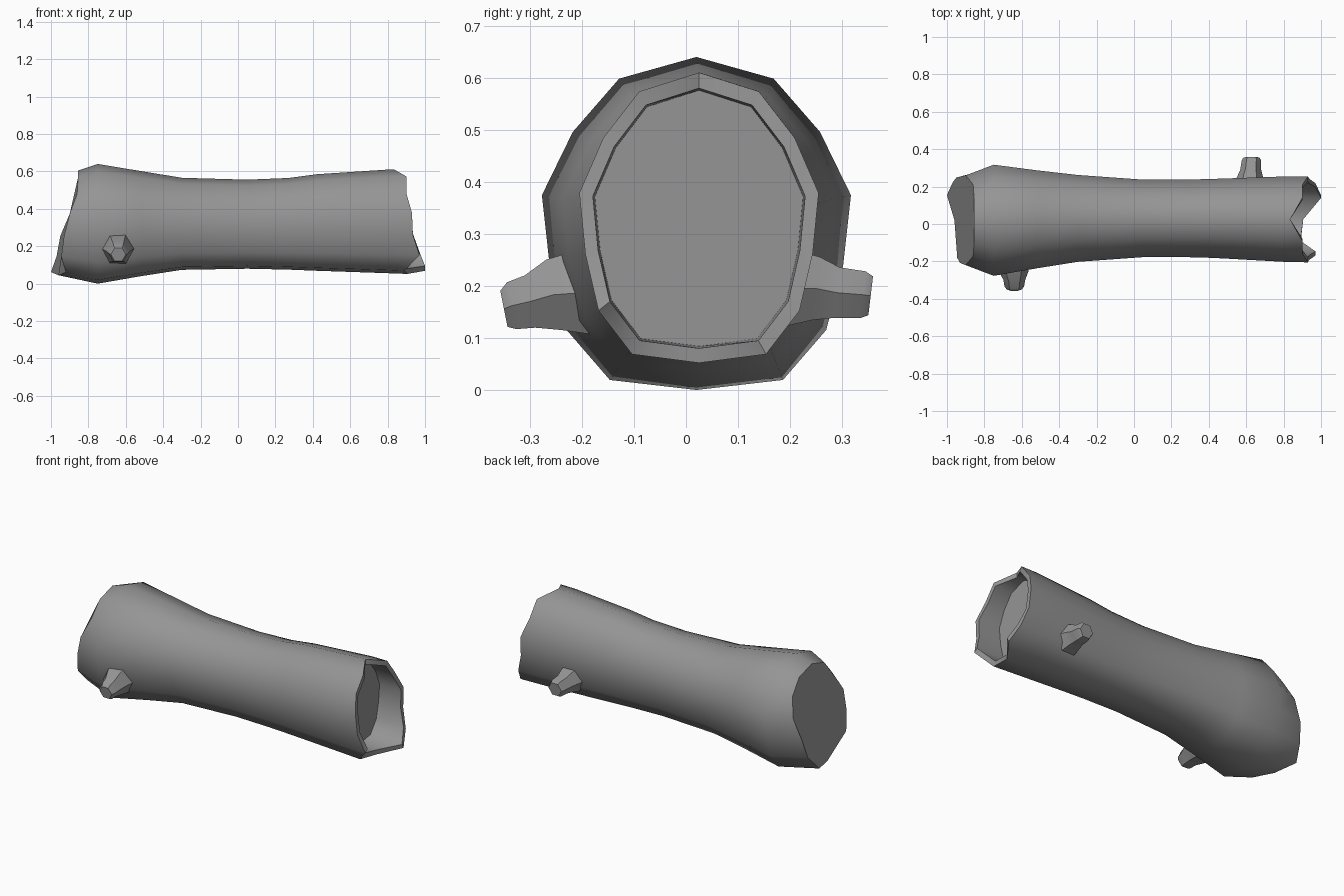
import bpy, bmesh, math
from mathutils import Vector

old = bpy.data.objects.get("Cube")
if old:
    bpy.data.objects.remove(old)

grey = bpy.data.materials.new("bark grey")
grey.use_nodes = True
COLOUR = (0.3, 0.3, 0.3, 1)
grey.diffuse_color = COLOUR
grey.node_tree.nodes["Principled BSDF"].inputs["Base Color"].default_value = COLOUR

# Half of the log's cross-section, top to bottom, mirrored into a full ring
HALF = [(0, 1), (.5, .87), (.8, .55), (1, .17), (.95, -.25), (.84, -.64), (.56, -.94), (0, -1)]
SECTION = HALF + [(-y, z) for y, z in HALF[-2:0:-1]]


def ring(bm, xs, cy, cz, hw, hh):
    """Ring of the log section; xs is one station or one x per corner."""
    if not isinstance(xs, list):
        xs = [xs] * len(SECTION)
    return [bm.verts.new((x, cy + hw * y, cz + hh * z)) for x, (y, z) in zip(xs, SECTION)]


def bridge(bm, rings):
    for a, b in zip(rings, rings[1:]):
        for i in range(len(a)):
            j = (i + 1) % len(a)
            bm.faces.new((a[i], a[j], b[j], b[i]))


def finish(bm, name, angle):
    bmesh.ops.recalc_face_normals(bm, faces=bm.faces[:])
    mesh = bpy.data.meshes.new(name)
    bm.to_mesh(mesh)
    bm.free()
    mesh.materials.append(grey)
    obj = bpy.data.objects.new(name, mesh)
    bpy.context.collection.objects.link(obj)
    bpy.ops.object.select_all(action='DESELECT')
    obj.select_set(True)
    bpy.context.view_layer.objects.active = obj
    bpy.ops.object.shade_smooth_by_angle(angle=math.radians(angle))
    return obj


# Log: slanted solid end, waisted trunk, broken hollow end
slant = [-.855, -.855, -.86, -.9, -.95, -.97, -1, -.96, -.92, -.945, -.93, -.9, -.86, -.855]
jagged = [.835, .9, .9, .93, .935, .97, 1, .905, .89, .97, .935, .93, .9, .9]
bm = bmesh.new()
rings = [ring(bm, slant, .02, .325, .24, .28)]
for station in [(-.75, .02, .32, .297, .32), (-.52, .025, .321, .262, .281),
                (-.3, .03, .32, .232, .246), (.05, .03, .318, .207, .238),
                (.27, .03, .32, .207, .245), (.42, .03, .327, .211, .258),
                (.8, .026, .333, .228, .277)]:
    rings.append(ring(bm, *station))
rings.append(ring(bm, jagged, .025, .331, .23, .279))
rings.append(ring(bm, jagged, .025, .33, .204, .25))
rings.append(ring(bm, .79, .025, .33, .2, .246))
bridge(bm, rings)
bm.faces.new(rings[0])
bm.faces.new(rings[-1])
finish(bm, "log", 50)


# Branch stubs: flared six-sided tapers
def stub(name, stages, tilt):
    bm = bmesh.new()
    loops = []
    for x, y, z, r in stages:
        loop = []
        for k in range(6):
            a = math.radians(60 * k)
            dx, dz = r * math.cos(a), r * math.sin(a)
            loop.append(bm.verts.new(Vector((x + dx, y + tilt * dz, z + dz))))
        loops.append(loop)
    bridge(bm, loops)
    bm.faces.new(loops[0])
    bm.faces.new(loops[-1])
    finish(bm, name, 45)


stub("front_branch_stub", [(-.645, -.2, .187, .092), (-.643, -.255, .183, .078),
                           (-.64, -.3, .17, .058), (-.64, -.335, .162, .052),
                           (-.64, -.35, .156, .04)], -.2)
stub("back_branch_stub", [(.62, .2, .196, .085), (.62, .25, .195, .07),
                          (.624, .29, .187, .056), (.628, .34, .183, .052),
                          (.628, .355, .181, .043)], .12)
